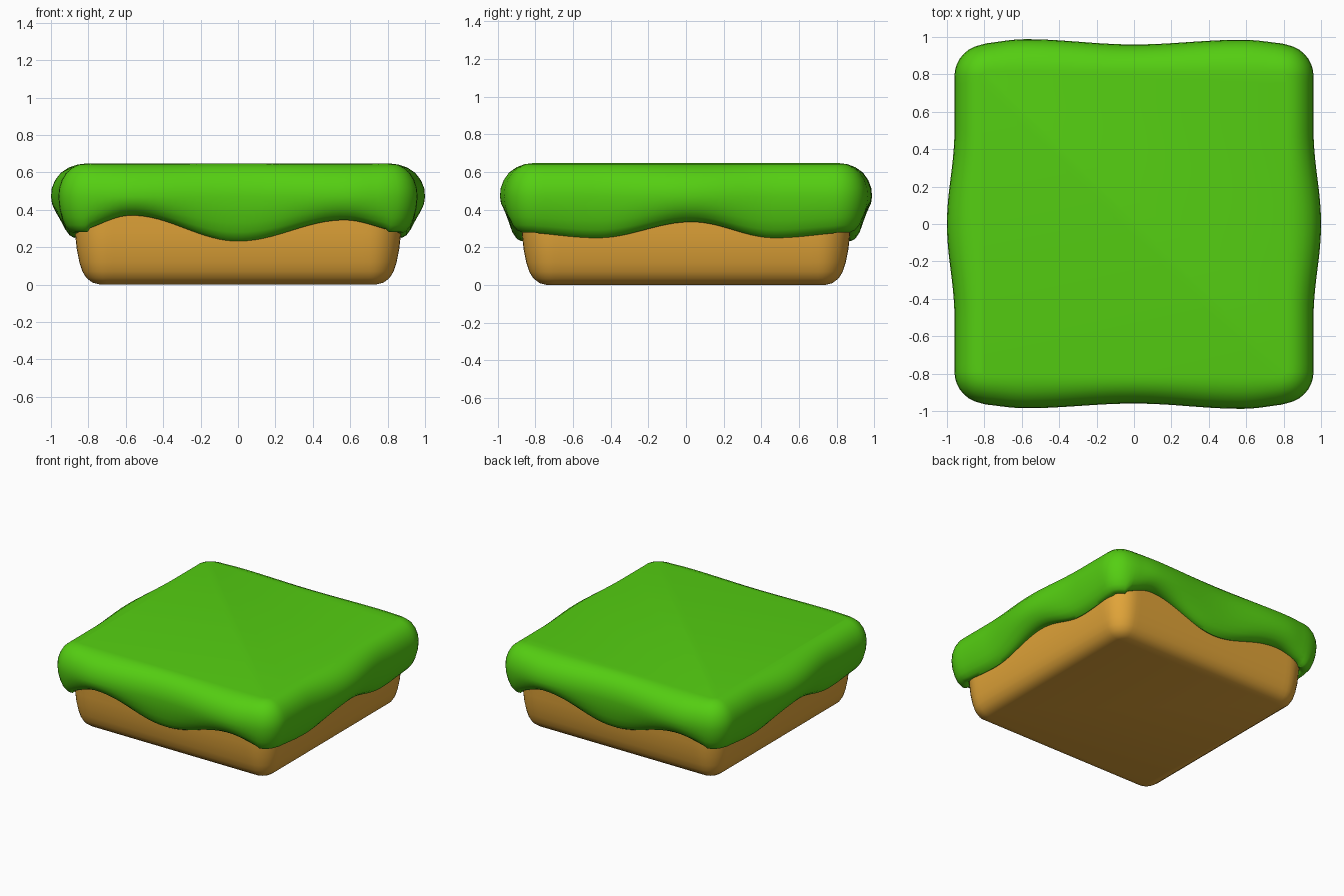
import bpy, bmesh, math
from mathutils import Vector

if "Cube" in bpy.data.objects:
    bpy.data.objects.remove(bpy.data.objects["Cube"])

SIDE, ARC = 40, 8


def keyed(keys, s):
    """Cosine interpolation through (position, value) keys."""
    if s <= keys[0][0]:
        return keys[0][1]
    for (a, va), (b, vb) in zip(keys, keys[1:]):
        if s <= b:
            t = (1 - math.cos(math.pi * (s - a) / (b - a))) / 2
            return va + (vb - va) * t
    return keys[-1][1]


def outline(half, radius):
    """Rounded square as (point, normal, side index, position along side)."""
    pts, c = [], half - radius
    for k in range(4):
        a0 = k * math.pi / 2 - math.pi / 2
        n = Vector((round(math.cos(a0)), round(math.sin(a0))))
        t = Vector((-n.y, n.x))
        for i in range(SIDE):
            s = -c + 2 * c * i / (SIDE - 1)
            pts.append((n * half + t * s, n, k, s))
        for i in range(1, ARC):
            a = math.pi / 2 * i / ARC
            d = n * math.cos(a) + t * math.sin(a)
            pts.append(((n + t) * c + d * radius, d, k, 1.0))
    return pts


def loft(name, half, radius, profile, place, color):
    """Stack rounded-square rings; both ends are closed with a flat face."""
    bm = bmesh.new()
    rings = []
    for row in profile:
        inset = row[0]
        pts = outline(half - inset, max(radius - inset, 0.012))
        rings.append([bm.verts.new(place(p, row)) for p in pts])
    for lo, hi in zip(rings, rings[1:]):
        for i in range(len(lo)):
            j = (i + 1) % len(lo)
            bm.faces.new((lo[i], lo[j], hi[j], hi[i]))
    bm.faces.new(rings[0][::-1])
    bm.faces.new(rings[-1])
    bmesh.ops.recalc_face_normals(bm, faces=bm.faces)
    mesh = bpy.data.meshes.new(name)
    bm.to_mesh(mesh)
    bm.free()
    obj = bpy.data.objects.new(name, mesh)
    bpy.context.collection.objects.link(obj)
    mat = bpy.data.materials.new(name + "_color")
    mat.diffuse_color = color
    mat.use_nodes = True
    mat.node_tree.nodes["Principled BSDF"].inputs["Base Color"].default_value = mat.diffuse_color
    mesh.materials.append(mat)
    bpy.ops.object.select_all(action='DESELECT')
    obj.select_set(True)
    bpy.context.view_layer.objects.active = obj
    bpy.ops.object.shade_smooth_by_angle(angle=math.radians(40))
    return obj


# Cake base: rounded block, softened towards the bottom
base_profile = [(0.135, 0.0), (0.095, 0.01), (0.062, 0.035), (0.04, 0.07),
                (0.024, 0.12), (0.01, 0.19), (0.0, 0.28), (0.0, 0.5)]
loft("cake_base", 0.872, 0.17, base_profile,
     lambda p, row: (p[0].x, p[0].y, row[1]), (0.75, 0.37, 0.04, 1))

# Icing: hem height and sideways bulge along the front/back and left/right
hem = [[(-0.9, 0.28), (-0.57, 0.37), (0, 0.232), (0.57, 0.345), (0.9, 0.28)],
       [(-0.9, 0.28), (-0.47, 0.25), (0.03, 0.335), (0.47, 0.25), (0.9, 0.28)]]
bulge = [[(-0.88, 0.0), (-0.58, 0.025), (0, 0.0), (0.58, 0.028), (0.88, 0.0)],
         [(-0.5, 0.0), (0, 0.04), (0.5, 0.0)]]


def place_icing(p, row):
    point, normal, side, s = p
    _, level, weight = row
    z_hem = keyed(hem[side % 2], s)
    q = point + normal * keyed(bulge[side % 2], s) * weight
    # level 0 is the hem, 1 the widest line, 2 the flat top
    z = z_hem + (0.47 - z_hem) * level if level <= 1 else 0.47 + 0.177 * (level - 1)
    return (q.x, q.y, z)


# (inset, level, bulge weight)
icing_profile = [(0.17, 0.3, 0), (0.11, 0.03, 0.3), (0.085, 0.0, 0.45),
                 (0.06, 0.06, 0.6), (0.038, 0.2, 0.75), (0.02, 0.42, 0.9),
                 (0.006, 0.7, 1), (0.0, 1.0, 1), (0.004, 1.25, 1),
                 (0.018, 1.5, 0.9), (0.042, 1.72, 0.75), (0.075, 1.88, 0.5),
                 (0.11, 1.97, 0.2), (0.145, 2.0, 0)]
loft("icing_topping", 0.96, 0.17, icing_profile, place_icing,
     (0.09, 0.62, 0.006, 1))
